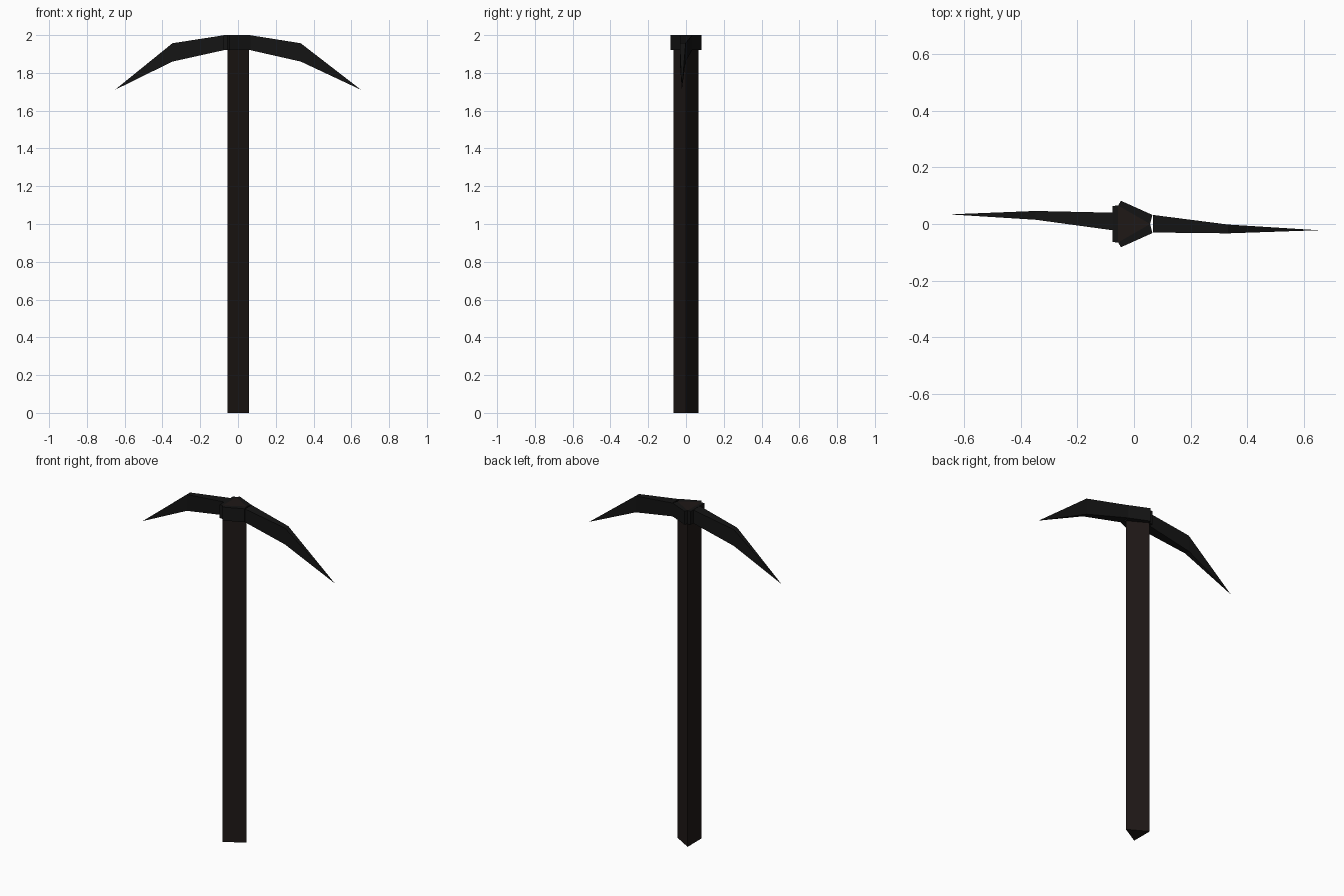
import bpy, bmesh

if "Cube" in bpy.data.objects:
    bpy.data.objects.remove(bpy.data.objects["Cube"])


def material(name, color):
    m = bpy.data.materials.new(name)
    m.diffuse_color = (*color, 1)
    m.use_nodes = True
    m.node_tree.nodes["Principled BSDF"].inputs["Base Color"].default_value = m.diffuse_color
    return m


wood = material("dark_wood", (0.013, 0.009, 0.008))
iron = material("black_iron", (0.007, 0.007, 0.007))


def make(name, rings, mat):
    """Loft between rings of equal size; a one-point last ring is a tip."""
    bm = bmesh.new()
    loops = [[bm.verts.new(p) for p in ring] for ring in rings]
    bm.faces.new(loops[0])
    if len(loops[-1]) > 1:
        bm.faces.new(loops[-1])
    for a, b in zip(loops, loops[1:]):
        n = len(a)
        for i in range(n):
            j = (i + 1) % n
            if len(b) == 1:
                bm.faces.new((a[i], a[j], b[0]))
            else:
                bm.faces.new((a[i], a[j], b[j], b[i]))
    bmesh.ops.recalc_face_normals(bm, faces=bm.faces)
    me = bpy.data.meshes.new(name)
    bm.to_mesh(me)
    bm.free()
    me.materials.append(mat)
    ob = bpy.data.objects.new(name, me)
    bpy.context.collection.objects.link(ob)
    return ob


def prism(name, outline, z0, z1, mat):
    return make(name, [[(x, y, z) for x, y in outline] for z in (z0, z1)], mat)


def section(x, y0, y1, z0, z1):
    return [(x, y0, z0), (x, y1, z0), (x, y1, z1), (x, y0, z1)]


# Three-sided handle
prism("handle", [(-0.056, -0.065), (0.057, 0), (-0.056, 0.065)], 0, 2, wood)

# Collar: one plate on each side of the handle
prism("collar_plate_left",
      [(-0.076, -0.064), (-0.056, -0.065), (-0.056, 0.065), (-0.076, 0.064)],
      1.92, 2, iron)
for side, s in (("front", -1), ("back", 1)):
    prism("collar_plate_" + side,
          [(-0.056, 0.065 * s), (0.057, 0), (0.065, 0.032 * s), (-0.046, 0.082 * s)],
          1.92, 2, iron)

# Two bent blades tapering to points
make("blade_left", [
    section(-0.076, -0.022, 0.04, 1.92, 1.999),
    section(-0.347, 0.015, 0.046, 1.86, 1.957),
    [(-0.652, 0.034, 1.71)]], iron)
make("blade_right", [
    section(0.067, -0.03, 0.032, 1.92, 1.999),
    section(0.332, -0.033, -0.002, 1.86, 1.957),
    [(0.652, -0.022, 1.71)]], iron)
